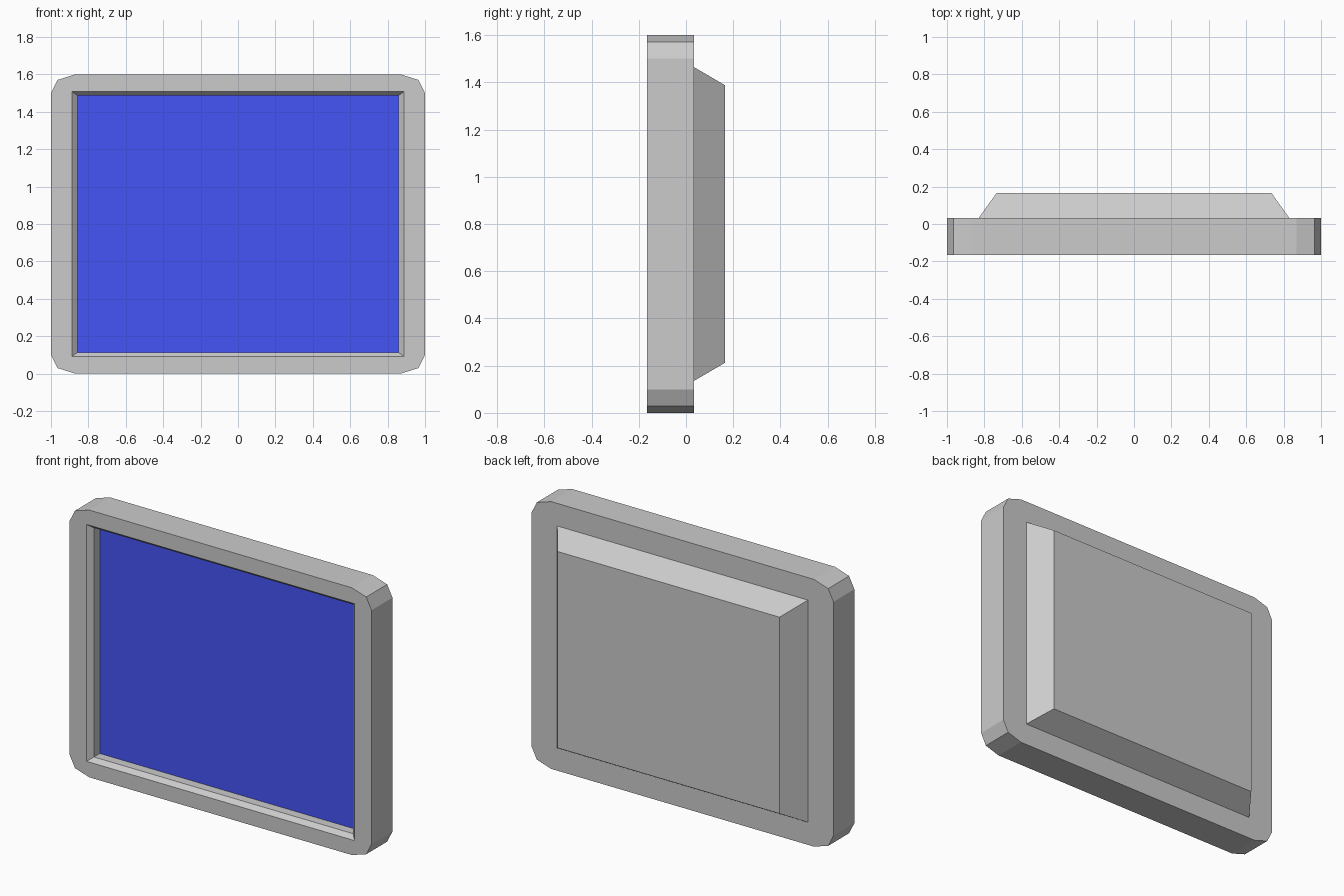
import bpy, bmesh

if "Cube" in bpy.data.objects:
    bpy.data.objects.remove(bpy.data.objects["Cube"])

MID = 0.8                                        # height of the centre
CORNERS = [(1, 1), (-1, 1), (-1, -1), (1, -1)]   # signs, counter-clockwise
BEVEL = [(1.0, 0.7), (0.965, 0.77), (0.87, 0.8)]  # rounded corner, quarter profile


def rect(bm, hx, hz, y):
    return [bm.verts.new((sx * hx, y, MID + sz * hz)) for sx, sz in CORNERS]


def outline(bm, y):
    pts = []
    for sx, sz in CORNERS:
        quarter = BEVEL if sx * sz > 0 else BEVEL[::-1]
        pts += [bm.verts.new((sx * x, y, MID + sz * z)) for x, z in quarter]
    return pts


def join(bm, a, b):
    """Quads between two loops of equal length."""
    n = len(a)
    for i in range(n):
        j = (i + 1) % n
        bm.faces.new((a[i], a[j], b[j], b[i]))


def border(bm, outer, inner):
    """Flat border between the bevelled outline and a rectangle."""
    for k in range(4):
        bm.faces.new((inner[k], *outer[3 * k:3 * k + 3]))
        bm.faces.new((inner[k], outer[3 * k + 2],
                      outer[(3 * k + 3) % 12], inner[(k + 1) % 4]))


def finish(bm, name):
    mesh = bpy.data.meshes.new(name)
    bm.to_mesh(mesh)
    bm.free()
    ob = bpy.data.objects.new(name, mesh)
    bpy.context.collection.objects.link(ob)
    return ob


FRONT, BACK, REAR = -0.165, 0.033, 0.165
SCREEN_Y = FRONT + 0.085

# Casing: bevelled rim, chamfered front recess, tapered rear housing
bm = bmesh.new()
front, back = outline(bm, FRONT), outline(bm, BACK)
join(bm, front, back)
lip = rect(bm, 0.888, 0.709, FRONT)
throat = rect(bm, 0.858, 0.686, FRONT + 0.028)
floor = rect(bm, 0.858, 0.686, SCREEN_Y)
border(bm, front, lip)
join(bm, lip, throat)
join(bm, throat, floor)
base = rect(bm, 0.83, 0.665, BACK)
cap = rect(bm, 0.735, 0.588, REAR)
border(bm, back, base)
join(bm, base, cap)
bm.faces.new(cap)
bm.faces.new(floor)
bmesh.ops.recalc_face_normals(bm, faces=bm.faces)
finish(bm, "casing")

# Screen: blue panel lying just in front of the recess floor
bm = bmesh.new()
face = bm.faces.new(rect(bm, 0.858, 0.686, SCREEN_Y - 0.002))
bm.normal_update()
if face.normal.y > 0:
    face.normal_flip()
screen = finish(bm, "screen")
blue = bpy.data.materials.new("screen_blue")
blue.diffuse_color = (0.06, 0.09, 0.93, 1)
blue.use_nodes = True
blue.node_tree.nodes["Principled BSDF"].inputs["Base Color"].default_value = blue.diffuse_color
screen.data.materials.append(blue)
